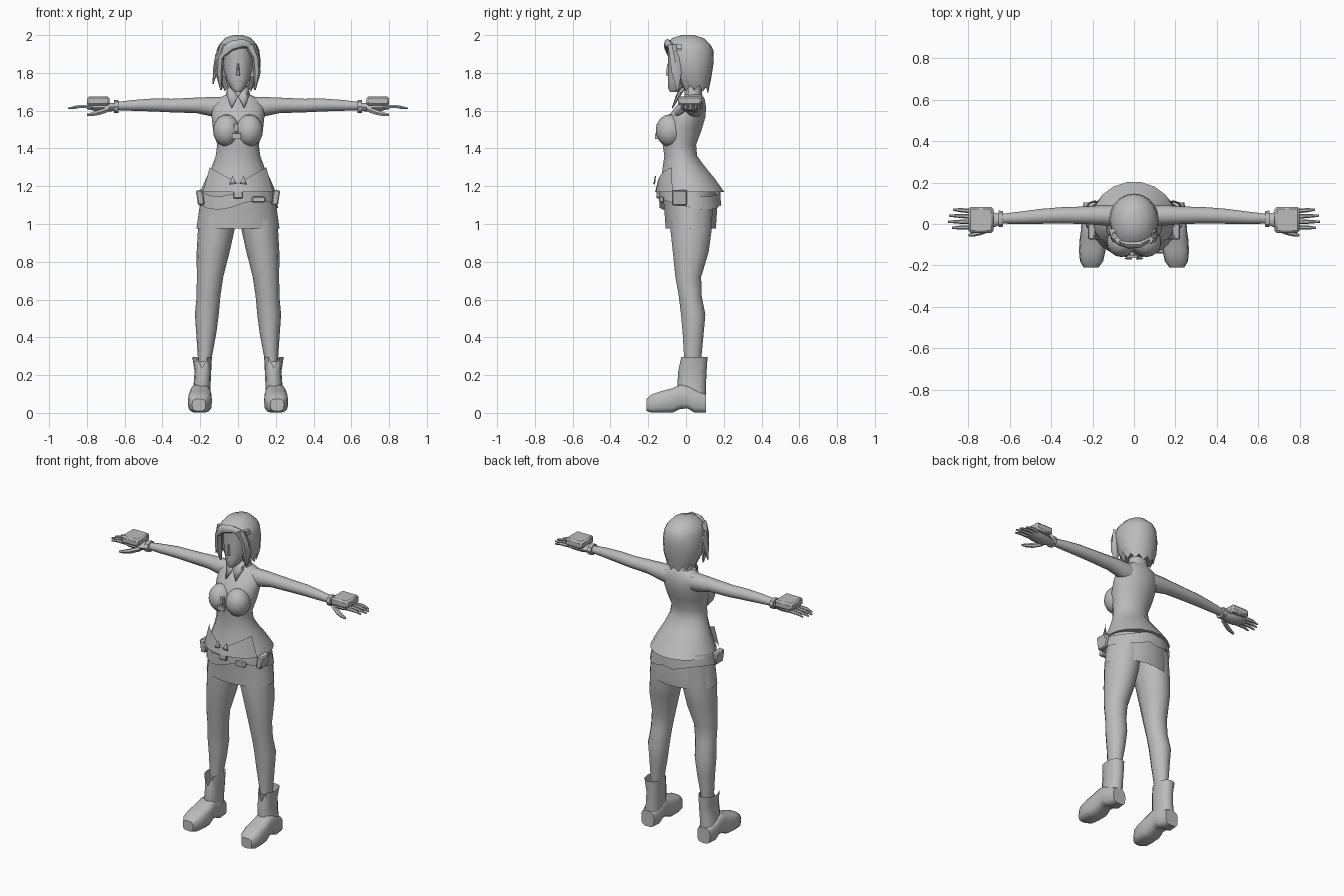
import bpy, bmesh, math
from mathutils import Vector, Matrix

grey = bpy.data.materials.new("plain grey")
grey.diffuse_color = (0.5, 0.5, 0.5, 1)


def finish(name, bm, mirror=False):
    bmesh.ops.recalc_face_normals(bm, faces=bm.faces)
    me = bpy.data.meshes.new(name)
    bm.to_mesh(me)
    bm.free()
    me.materials.append(grey)
    ob = bpy.data.objects.new(name, me)
    bpy.context.collection.objects.link(ob)
    if mirror:
        ob.modifiers.new("mirror", 'MIRROR')
    return ob


def loft(name, rings, n=16, axis='z', mirror=False, caps=True, arc=None, p=2.0, edit=None):
    """rings: (position on axis, centre a, centre b, radius a, radius b)"""
    bm = bmesh.new()
    a0, a1 = arc or (0, 360)
    count = n + 1 if arc else n
    rows = []
    for t, ca, cb, ra, rb in rings:
        row = []
        for i in range(count):
            a = math.radians(a0 + (a1 - a0) * i / n)
            c, s = math.cos(a), math.sin(a)
            u = ca + ra * math.copysign(abs(c) ** (2 / p), c)
            v = cb + rb * math.copysign(abs(s) ** (2 / p), s)
            row.append(bm.verts.new({'z': (u, v, t), 'x': (t, u, v), 'y': (u, t, v)}[axis]))
        rows.append(row)
    for r, q in zip(rows, rows[1:]):
        for i in range(n):
            j = (i + 1) % count
            bm.faces.new((r[i], r[j], q[j], q[i]))
    if caps and not arc:
        bm.faces.new(rows[0])
        bm.faces.new(rows[-1])
    if edit:
        edit(bm, rows)
    return finish(name, bm, mirror)


def box(name, c, size, bevel=0.0, rot=0, mirror=False):
    bm = bmesh.new()
    bmesh.ops.create_cube(bm, size=1)
    bmesh.ops.transform(bm, matrix=Matrix.Translation(c) @ Matrix.Rotation(rot, 4, 'Y')
                        @ Matrix.Diagonal((*size, 1)), verts=bm.verts)
    if bevel:
        bmesh.ops.bevel(bm, geom=bm.edges[:], offset=bevel, segments=1, affect='EDGES')
    return finish(name, bm, mirror)


def ball(name, c, r, mirror=False):
    bm = bmesh.new()
    bmesh.ops.create_uvsphere(bm, u_segments=16, v_segments=10, radius=1)
    bmesh.ops.transform(bm, matrix=Matrix.Translation(c) @ Matrix.Diagonal((*r, 1)), verts=bm.verts)
    return finish(name, bm, mirror)


def plate(name, pts, mirror=False):
    bm = bmesh.new()
    bm.faces.new([bm.verts.new(q) for q in pts])
    ob = finish(name, bm, mirror)
    m = ob.modifiers.new("thick", 'SOLIDIFY')
    m.thickness = 0.006
    return ob


# torso flaring out into the jacket skirt
loft("jacket", [
    (1.17, 0, 0.025, 0.20, 0.18), (1.24, 0, 0.01, 0.17, 0.145), (1.30, 0, -0.01, 0.14, 0.115),
    (1.36, 0, -0.028, 0.118, 0.088), (1.42, 0, -0.035, 0.11, 0.09), (1.50, 0, -0.02, 0.132, 0.105),
    (1.57, 0, 0.005, 0.14, 0.10), (1.62, 0, 0.025, 0.14, 0.082), (1.66, 0, 0.04, 0.115, 0.06),
    (1.685, 0, 0.04, 0.065, 0.045)], n=18)
ball("bust", (0.06, -0.085, 1.495), (0.072, 0.075, 0.085), True)
loft("neck", [(1.65, 0, 0.04, 0.055, 0.05), (1.70, 0, 0.035, 0.042, 0.042), (1.78, 0, 0.02, 0.042, 0.045)], 12)

# collar and zip
plate("collar_flap", [(0.003, -0.055, 1.675), (0.035, -0.075, 1.615), (0.06, -0.035, 1.68),
                      (0.055, 0.0, 1.735), (0.03, -0.03, 1.725)], True)
loft("collar_back", [(1.66, 0, 0.035, 0.07, 0.052), (1.73, 0, 0.035, 0.055, 0.048)], 12, arc=(-30, 210))
box("zip_pull", (-0.008, -0.157, 1.465), (0.05, 0.014, 0.028))
box("zip_slider", (-0.01, -0.145, 1.51), (0.02, 0.02, 0.04))


# front flap with a dip in the middle
def dip(bm, rows):
    for v in rows[0]:
        v.co.z -= 0.085 * max(0, 1 - abs(v.co.x) / 0.15)


loft("waist_flap", [(1.30, 0, -0.02, 0.165, 0.13), (1.17, 0, -0.005, 0.205, 0.158)], 12,
     arc=(205, 335), edit=dip)
plate("flap_clasp", [(0.01, -0.172, 1.215), (0.045, -0.17, 1.21), (0.03, -0.165, 1.255)], True)


# skirt and belts
loft("skirt", [(1.19, 0, 0.015, 0.185, 0.145), (1.08, 0, 0.025, 0.205, 0.142),
               (0.975, 0, 0.025, 0.22, 0.135)], 18, caps=False)


def sag(bm, rows):
    for v in bm.verts:
        v.co.z += 0.025 * math.sin(2.2 * math.atan2(v.co.x, -v.co.y))


loft("belt", [(1.17, 0, 0.02, 0.197, 0.165), (1.10, 0, 0.022, 0.212, 0.165)], 18, caps=False, edit=sag)
box("belt_pouch", (0.20, -0.035, 1.14), (0.035, 0.08, 0.08), 0.006, 0.15, True)
box("belt_buckle", (0.0, -0.147, 1.155), (0.05, 0.02, 0.04), 0.005)
box("belt_tag", (0.11, -0.13, 1.13), (0.07, 0.025, 0.03), 0.005)

# legs
loft("leg", [
    (1.12, 0.10, 0.03, 0.095, 0.115), (0.97, 0.115, 0.027, 0.097, 0.112), (0.85, 0.132, 0.025, 0.087, 0.097),
    (0.72, 0.148, 0.012, 0.07, 0.07), (0.62, 0.156, 0.022, 0.063, 0.062), (0.52, 0.165, 0.038, 0.063, 0.066),
    (0.42, 0.168, 0.038, 0.053, 0.057), (0.27, 0.177, 0.035, 0.034, 0.045)], 14, mirror=True)


# boots
def notch(bm, rows):
    front = min(rows[-1], key=lambda v: v.co.y)
    front.co.z -= 0.06


loft("boot_shaft", [(0.06, 0.197, 0.035, 0.052, 0.07), (0.15, 0.19, 0.03, 0.045, 0.076),
                    (0.22, 0.186, 0.034, 0.044, 0.075), (0.295, 0.19, 0.04, 0.052, 0.074)],
     12, mirror=True, p=2.3, caps=False, edit=notch)
loft("boot_foot", [
    (0.105, 0.198, 0.05, 0.045, 0.05), (0.045, 0.198, 0.065, 0.056, 0.065), (0.01, 0.198, 0.085, 0.056, 0.063),
    (-0.03, 0.2, 0.085, 0.056, 0.065), (-0.07, 0.2, 0.066, 0.062, 0.066), (-0.13, 0.202, 0.058, 0.064, 0.058),
    (-0.18, 0.205, 0.05, 0.056, 0.05), (-0.21, 0.207, 0.042, 0.036, 0.032)],
     14, axis='y', mirror=True, p=3.2)

# arms and hands
loft("arm", [
    (0.08, 0.04, 1.615, 0.05, 0.058), (0.15, 0.042, 1.622, 0.049, 0.05), (0.22, 0.042, 1.628, 0.043, 0.041),
    (0.35, 0.042, 1.627, 0.039, 0.036), (0.45, 0.037, 1.63, 0.036, 0.034), (0.55, 0.03, 1.628, 0.03, 0.029),
    (0.65, 0.025, 1.624, 0.023, 0.021)], 12, axis='x', mirror=True)
loft("cuff", [(0.632, 0.025, 1.622, 0.038, 0.033), (0.656, 0.025, 1.622, 0.04, 0.034)], 8, axis='x', mirror=True)
loft("palm", [(0.65, 0.022, 1.62, 0.026, 0.022), (0.70, 0.018, 1.617, 0.045, 0.026),
              (0.76, 0.02, 1.618, 0.05, 0.02), (0.80, 0.022, 1.62, 0.045, 0.012)], 10, axis='x', mirror=True)
box("hand_guard", (0.74, 0.02, 1.652), (0.12, 0.125, 0.048), 0.01, mirror=True)
for i, length in enumerate((0.875, 0.895, 0.9, 0.88)):
    y = 0.062 - 0.026 * i
    loft(f"finger_{i + 1}", [(0.78, y, 1.622, 0.011, 0.011), (0.84, y * 1.08, 1.622, 0.010, 0.010),
                             (length, y * 1.12, 1.612, 0.005, 0.005)], 6, axis='x', mirror=True)
loft("thumb", [(0.68, -0.01, 1.61, 0.018, 0.016), (0.73, -0.035, 1.592, 0.016, 0.016),
               (0.77, -0.048, 1.582, 0.012, 0.012), (0.80, -0.055, 1.578, 0.006, 0.006)], 6, axis='x', mirror=True)

# head and face
loft("head", [
    (1.70, 0, -0.065, 0.018, 0.02), (1.72, 0, -0.045, 0.038, 0.05), (1.76, 0, -0.015, 0.06, 0.08),
    (1.81, 0, 0.0, 0.075, 0.094), (1.87, 0, 0.01, 0.083, 0.105), (1.93, 0, 0.012, 0.085, 0.108),
    (1.97, 0, 0.012, 0.05, 0.07)], 16)
loft("nose", [(1.785, 0, -0.094, 0.011, 0.014), (1.80, 0, -0.094, 0.009, 0.014),
              (1.85, 0, -0.092, 0.005, 0.008)], 6)
box("lips", (0, -0.087, 1.757), (0.028, 0.012, 0.01), 0.003)


# hair cap, opened over the face, with a jagged hem
def open_face(bm, rows):
    for i, v in enumerate(rows[-1]):
        v.co.z += 0.03 * (i % 2) + 0.03 * max(0, abs(v.co.x) / 0.09 - 0.4)
    gone = []
    for f in bm.faces:
        c = f.calc_center_median()
        if c.z < 1.94 and c.y < -0.03 and abs(c.x) < 0.095:
            gone.append(f)
    bmesh.ops.delete(bm, geom=gone, context='FACES')


loft("hair", [
    (2.0, 0, 0.01, 0.025, 0.03), (1.985, 0, 0.01, 0.068, 0.082), (1.95, 0, 0.012, 0.1, 0.118),
    (1.92, 0, 0.015, 0.113, 0.13), (1.86, 0, 0.022, 0.12, 0.125), (1.78, 0, 0.03, 0.115, 0.105),
    (1.69, 0, 0.045, 0.085, 0.075)], 20, edit=open_face)
loft("side_lock", [(1.95, 0.06, -0.075, 0.035, 0.025), (1.88, 0.094, -0.06, 0.02, 0.03),
                   (1.80, 0.1, -0.05, 0.019, 0.03), (1.71, 0.09, -0.045, 0.004, 0.006)], 6, mirror=True)
loft("long_lock", [(1.90, -0.10, -0.03, 0.02, 0.03), (1.82, -0.118, -0.03, 0.014, 0.025),
                   (1.74, -0.132, -0.035, 0.003, 0.004)], 6)
loft("fringe", [(0.075, -0.075, 1.94, 0.015, 0.015), (0.03, -0.098, 1.957, 0.018, 0.022),
                (-0.03, -0.1, 1.945, 0.018, 0.028), (-0.075, -0.085, 1.915, 0.018, 0.035),
                (-0.105, -0.06, 1.87, 0.015, 0.04)], 8, axis='x')

# smooth rounded parts, keep edges sharp
bpy.ops.object.select_all(action='SELECT')
bpy.context.view_layer.objects.active = bpy.data.objects["jacket"]
bpy.ops.object.shade_smooth_by_angle(angle=math.radians(40))
